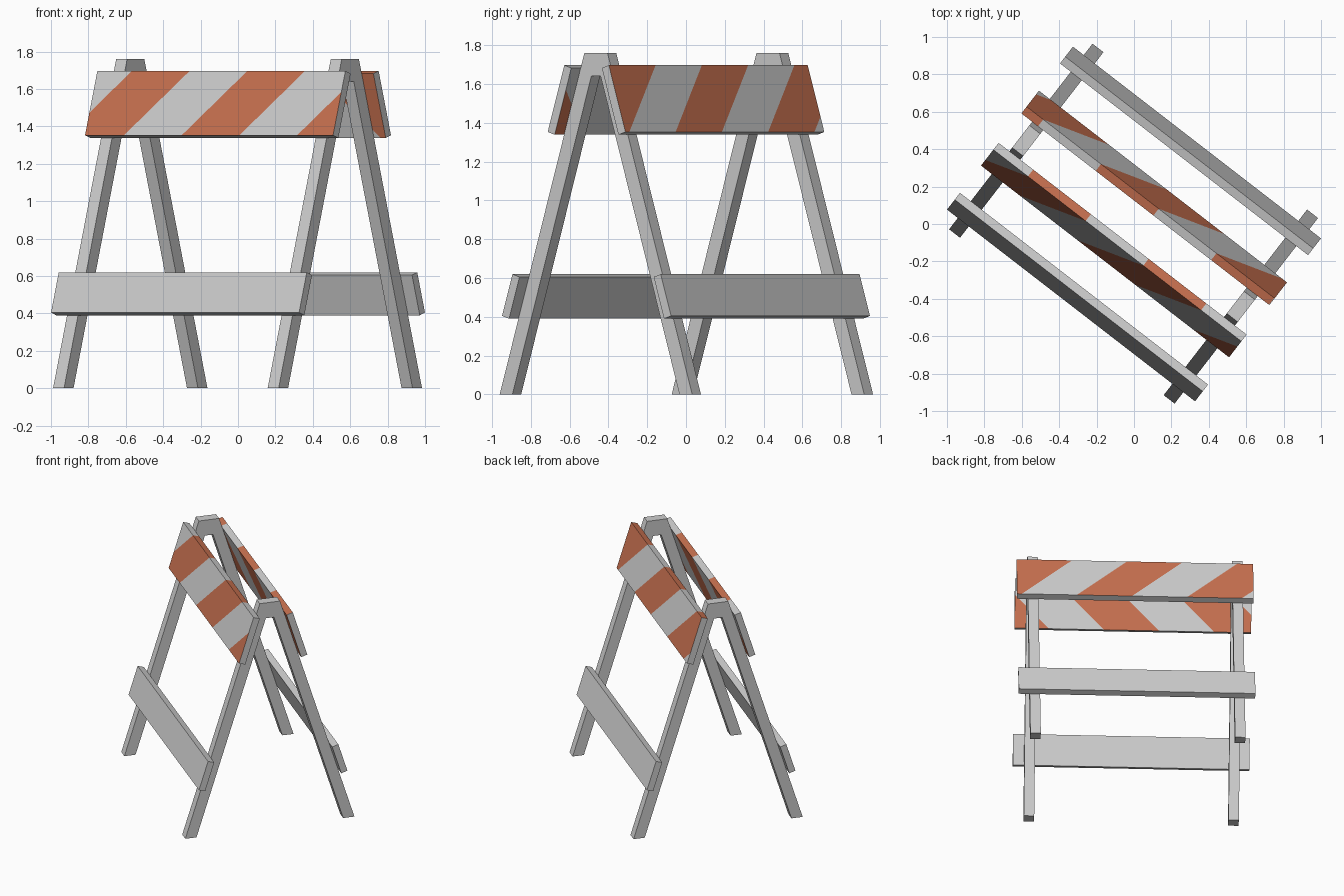
import bpy, bmesh, math
from mathutils import Matrix, Vector

if "Cube" in bpy.data.objects:
    bpy.data.objects.remove(bpy.data.objects["Cube"])

YAW = Matrix.Rotation(math.radians(-37.7), 4, 'Z')   # whole barricade is turned
FOOT, SLOPE = 0.627, 0.3136                          # outer leg line: v = FOOT - SLOPE * z
HALF_LEN, THICK = 0.838, 0.048
COS = 1 / math.hypot(1, SLOPE)
SIN = SLOPE * COS


def material(name, rgb):
    m = bpy.data.materials.new(name)
    m.diffuse_color = (*rgb, 1)
    m.use_nodes = True
    m.node_tree.nodes["Principled BSDF"].inputs["Base Color"].default_value = m.diffuse_color
    return m


GREY = material("light_grey", (0.62, 0.62, 0.62))
ORANGE = material("safety_orange", (0.58, 0.165, 0.08))


def finish(bm, name, mats, matrix):
    bmesh.ops.recalc_face_normals(bm, faces=bm.faces)
    bm.transform(matrix)
    me = bpy.data.meshes.new(name)
    bm.to_mesh(me)
    bm.free()
    for m in mats:
        me.materials.append(m)
    ob = bpy.data.objects.new(name, me)
    bpy.context.collection.objects.link(ob)
    return ob


# A-shaped leg frames: one profile extruded along the barricade
def leg_frame(name, u):
    half = [(0.075, 1.76), (FOOT, 0), (0.544, 0), (0.03, 1.64)]
    outline = half + [(-v, z) for v, z in reversed(half)]
    bm = bmesh.new()
    face = bm.faces.new([bm.verts.new((u - 0.037, v, z)) for v, z in outline])
    ext = bmesh.ops.extrude_face_region(bm, geom=[face])["geom"]
    moved = [g for g in ext if isinstance(g, bmesh.types.BMVert)]
    bmesh.ops.translate(bm, verts=moved, vec=(0.074, 0, 0))
    finish(bm, name, [GREY], YAW)


# Planks lying on the sloped legs; local axes are length, slope height, thickness
def plank(name, z_low, z_high, back, first_stripe=None):
    height = (z_high - z_low) / COS
    bm = bmesh.new()
    bmesh.ops.create_cube(bm, size=1)
    for v in bm.verts:
        v.co = Vector((v.co.x * 2 * HALF_LEN, (v.co.y + 0.5) * height, (v.co.z + 0.5) * THICK))
    bm.normal_update()
    if first_stripe is not None:
        # cut 45 degree stripes, then colour every second band
        step = 0.39
        for k in range(8):
            bmesh.ops.bisect_plane(bm, geom=bm.verts[:] + bm.edges[:] + bm.faces[:],
                                   plane_co=(first_stripe + k * step, 0, 0), plane_no=(1, -1, 0))
        bm.normal_update()
        for f in bm.faces:
            c = f.calc_center_median()
            band = math.floor((c.x - c.y - first_stripe) / step)
            plain = abs(f.normal.x) > 0.9 or f.normal.y < -0.9   # ends and underside stay grey
            f.material_index = 1 if band % 2 == 0 and not plain else 0
    place = Matrix(((1, 0, 0, 0),
                    (0, SIN, -COS, -(FOOT - SLOPE * z_low)),
                    (0, COS, SIN, z_low),
                    (0, 0, 0, 1)))
    turn = Matrix.Rotation(math.pi if back else 0, 4, 'Z')
    finish(bm, name, [GREY, ORANGE], YAW @ turn @ place)


leg_frame("left_leg_frame", -0.728)
leg_frame("right_leg_frame", 0.722)
plank("front_striped_board", 1.338, 1.682, False, -0.965)
plank("back_striped_board", 1.338, 1.682, True, -1.195)
plank("front_lower_rail", 0.39, 0.605, False)
plank("back_lower_rail", 0.39, 0.605, True)
